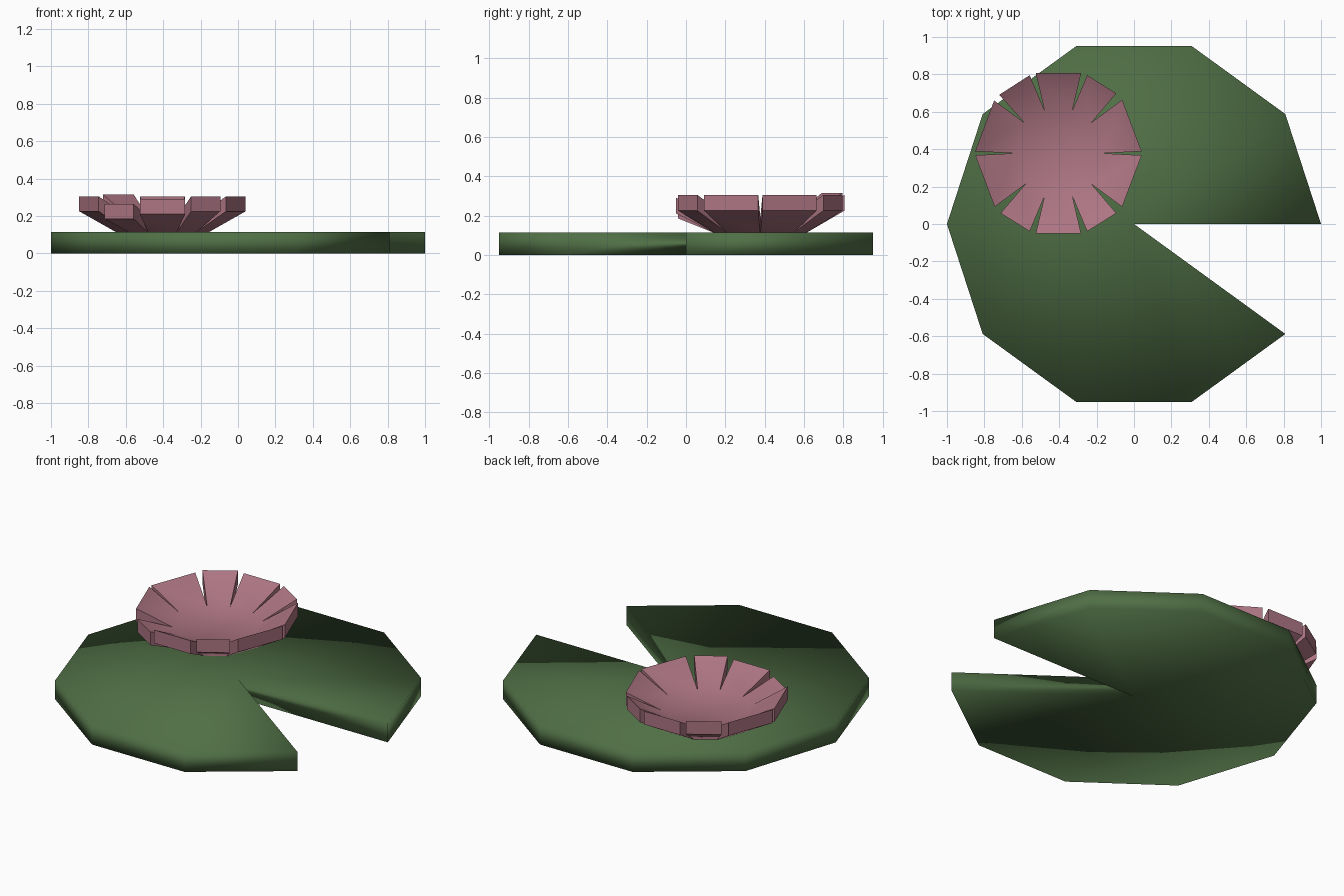
import bpy, bmesh
from math import cos, sin, radians

if "Cube" in bpy.data.objects:
    bpy.data.objects.remove(bpy.data.objects["Cube"])


def make_object(name, bm, color):
    bmesh.ops.recalc_face_normals(bm, faces=bm.faces)
    mesh = bpy.data.meshes.new(name)
    bm.to_mesh(mesh)
    bm.free()
    obj = bpy.data.objects.new(name, mesh)
    bpy.context.collection.objects.link(obj)
    mat = bpy.data.materials.new(name + "_colour")
    mat.diffuse_color = (*color, 1)
    mat.use_nodes = True
    mat.node_tree.nodes["Principled BSDF"].inputs["Base Color"].default_value = mat.diffuse_color
    mesh.materials.append(mat)
    for p in mesh.polygons:
        p.use_smooth = True
    return obj


# Lily pad: ten-sided disc with one wedge left out
PAD_H = 0.115
bm = bmesh.new()
rings = []
for z in (0, PAD_H):
    hub = bm.verts.new((0, 0, z))
    rim = [bm.verts.new((cos(radians(36 * i)), sin(radians(36 * i)), z)) for i in range(10)]
    for a, b in zip(rim, rim[1:]):
        bm.faces.new((hub, a, b))
    rings.append([hub] + rim)
low, high = rings
for i in range(len(low)):
    j = (i + 1) % len(low)
    bm.faces.new((low[i], low[j], high[j], high[i]))
make_object("lily_pad", bm, (0.08, 0.16, 0.06))

# Flower: thick dish with ten petals split by narrow notches
CX, CY = -0.404, 0.378
FLOOR, TIP, THICK = 0.19, 0.305, 0.08
notches = [0, 43, 72, 108, 138, 180, 223, 252, 288, 317]
lift = {4 - 1: 0.01, 6: -0.04, 7: -0.015}     # petals that sit higher or lower
GAP = 1.6                                     # half notch width in degrees
tilt = {0: 1.4, 43: 3.0, 72: 2.2, 108: 2.2, 138: 2.6, 180: 1.4,
        223: 3.0, 252: 2.2, 288: 2.2, 317: 3.0}


def flower_vert(bm, r, deg, z):
    a = radians(deg)
    return bm.verts.new((CX + r * cos(a), CY + r * sin(a), z))


bm = bmesh.new()
inner = []
for dz in (0, -THICK):
    inner.append([flower_vert(bm, 0.242, a, FLOOR + dz) for a in notches])
hubs = [flower_vert(bm, 0, 0, FLOOR + dz) for dz in (0, -THICK)]
for i in range(10):
    j = (i + 1) % 10
    a0, a1 = notches[i], notches[j] + (360 if j == 0 else 0)
    # dish floor, top and bottom
    for hub, ring in zip(hubs, inner):
        bm.faces.new((hub, ring[i], ring[j]))
    # petal
    up = lift.get(i, 0)
    left, right = a0 + tilt[notches[i]], a1 - tilt[notches[j]]
    t0, t1 = (flower_vert(bm, 0.445, a, TIP + up) for a in (left, right))
    b0, b1 = (flower_vert(bm, 0.445, a, TIP + up - THICK) for a in (left, right))
    it0, it1, ib0, ib1 = inner[0][i], inner[0][j], inner[1][i], inner[1][j]
    bm.faces.new((it0, t0, t1, it1))
    bm.faces.new((ib1, b1, b0, ib0))
    bm.faces.new((t0, b0, b1, t1))
    bm.faces.new((it0, ib0, b0, t0))
    bm.faces.new((t1, b1, ib1, it1))
flower = make_object("flower", bm, (0.42, 0.18, 0.23))
bpy.context.view_layer.objects.active = flower
flower.select_set(True)
bpy.ops.object.shade_smooth_by_angle(angle=radians(38))
